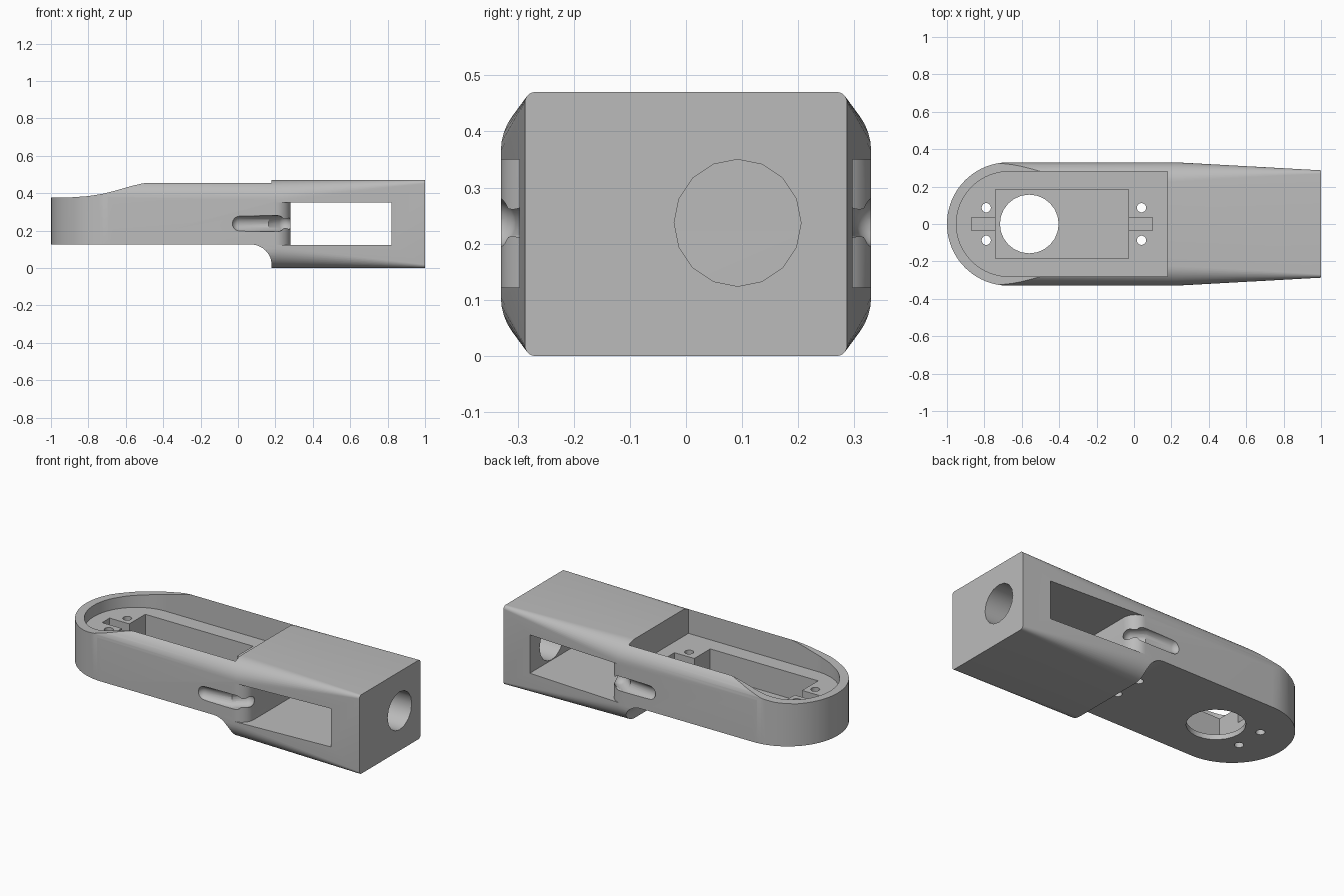
import bpy, bmesh
from math import pi, sin, cos, radians, hypot, atan2
from mathutils import Matrix

cube = bpy.data.objects.get("Cube")
if cube:
    bpy.data.objects.remove(cube, do_unlink=True)

grey = bpy.data.materials.new("matte grey")
grey.use_nodes = True
tone = (0.5, 0.5, 0.5, 1)
grey.diffuse_color = tone
bsdf = grey.node_tree.nodes["Principled BSDF"]
bsdf.inputs["Base Color"].default_value = tone
bsdf.inputs["Roughness"].default_value = 0.7


def finish(bm, name):
    bmesh.ops.recalc_face_normals(bm, faces=bm.faces)
    mesh = bpy.data.meshes.new(name)
    bm.to_mesh(mesh)
    bm.free()
    mesh.materials.append(grey)
    obj = bpy.data.objects.new(name, mesh)
    bpy.context.collection.objects.link(obj)
    return obj


def loft(rings, name):
    """Skin equal-length rings of points and cap both ends."""
    bm = bmesh.new()
    rows = [[bm.verts.new(p) for p in ring] for ring in rings]
    n = len(rows[0])
    for a, b in zip(rows, rows[1:]):
        for i in range(n):
            j = (i + 1) % n
            bm.faces.new((a[i], a[j], b[j], b[i]))
    bm.faces.new(rows[0])
    bm.faces.new(rows[-1])
    return finish(bm, name)


def arc(cx, cy, r, start, end, steps=12):
    angles = [radians(start + (end - start) * i / steps) for i in range(steps + 1)]
    return [(cx + r * cos(a), cy + r * sin(a)) for a in angles]


def plan_prism(points, low, high, name):
    return loft([[(x, y, z) for x, y in points] for z in (low, high)], name)


def box(x0, x1, half, z0, z1, name):
    return plan_prism([(x0, -half), (x1, -half), (x1, half), (x0, half)], z0, z1, name)


def drill(x, y, r, z0, z1, sides, name):
    return plan_prism(arc(x, y, r, 0, 360, sides)[:-1], z0, z1, name)


def section(x, half, r, top=0.47):
    """Rounded rectangle across the body."""
    pts = []
    for cy, cz, a in ((half - r, top - r, 0), (r - half, top - r, 90),
                      (r - half, r, 180), (half - r, r, 270)):
        pts += arc(cy, cz, r, a, a + 90, 10)
    return [(x, y, z) for y, z in pts]


def capsule(start, end, z, r, name):
    """Round-ended rod lying level between two plan points."""
    dx, dy = end[0] - start[0], end[1] - start[1]
    bm = bmesh.new()
    bmesh.ops.create_uvsphere(bm, u_segments=24, v_segments=13, radius=r)
    for v in bm.verts:
        if v.co.z > 0:
            v.co.z += hypot(dx, dy)
    turn = Matrix.Rotation(atan2(dy, dx), 4, 'Z') @ Matrix.Rotation(pi / 2, 4, 'Y')
    bm.transform(Matrix.Translation((start[0], start[1], z)) @ turn)
    return finish(bm, name)


def carve(target, tool, operation='DIFFERENCE'):
    mod = target.modifiers.new(tool.name, 'BOOLEAN')
    mod.operation = operation
    mod.solver = 'EXACT'
    mod.object = tool
    bpy.context.view_layer.objects.active = target
    bpy.ops.object.modifier_apply(modifier=mod.name)
    bpy.data.objects.remove(tool, do_unlink=True)


# Tapered, rounded body
body = loft([section(-1.1, 0.33, 0.105), section(0.22, 0.33, 0.105),
             section(1, 0.287, 0.018)], "arm_body")

# Round nose in plan
nose = arc(-0.67, 0, 0.33, 90, 270, 40) + [(1.2, -0.33), (1.2, 0.33)]
carve(body, plan_prism(nose, -0.2, 0.8, "nose_outline"), 'INTERSECT')

# Side outline: sweeping nose rim above, raised underside with hollow fillet below
swoop = [(-1.2, 0.38), (-0.9, 0.377), (-0.8, 0.384), (-0.72, 0.397), (-0.65, 0.415),
         (-0.57, 0.438), (-0.51, 0.452), (-0.45, 0.46), (-0.4, 0.6)]
under = arc(0.07, 0.015, 0.11, 0, 90)
side = swoop + [(1.2, 0.6), (1.2, -0.1), (0.18, -0.1)] + under + [(-1.2, 0.125)]
carve(body, loft([[(x, y, z) for x, z in side] for y in (-0.6, 0.6)], "side_outline"),
      'INTERSECT')

# Cover recess and motor pocket
recess = arc(-0.67, 0, 0.28, 90, 270, 40) + [(0.18, -0.28), (0.18, 0.28)]
carve(body, plan_prism(recess, 0.31, 0.8, "cover_recess"))
carve(body, box(-0.74, -0.03, 0.185, 0.155, 0.6, "motor_pocket"))
carve(body, drill(-0.56, 0, 0.157, 0, 0.3, 24, "shaft_hole"))
for x0, x1 in ((-0.87, -0.7), (-0.07, 0.1)):
    carve(body, box(x0, x1, 0.035, 0.22, 0.6, "lug_notch"))
for x in (-0.79, 0.04):
    for y in (-0.087, 0.087):
        carve(body, drill(x, y, 0.025, -0.1, 0.6, 14, "screw_hole"))

# Side window with a rounded inner post
window = ([(0.82, -0.6), (0.82, 0.6), (0.2, 0.6)] + arc(0.2, 0.25, 0.08, 90, 0)
          + arc(0.2, -0.25, 0.08, 0, -90) + [(0.2, -0.6)])
carve(body, plan_prism(window, 0.122, 0.35, "side_window"))

# Cable grooves on both sides
for s in (-1, 1):
    carve(body, capsule((0.01, 0.345 * s), (0.21, 0.325 * s), 0.237, 0.043, "groove"))
    carve(body, capsule((0.18, 0.329 * s), (0.245, 0.27 * s), 0.237, 0.043, "groove_bend"))

# Cable hole through the square end
hole = [(y, z) for y, z in arc(0.092, 0.237, 0.113, 0, 360, 16)[:-1]]
carve(body, loft([[(x, y, z) for y, z in hole] for x in (0.7, 1.2)], "end_hole"))

# Smooth curved areas while keeping edges crisp
bpy.ops.object.select_all(action='DESELECT')
body.select_set(True)
bpy.context.view_layer.objects.active = body
bpy.ops.object.shade_smooth_by_angle(angle=radians(30))
